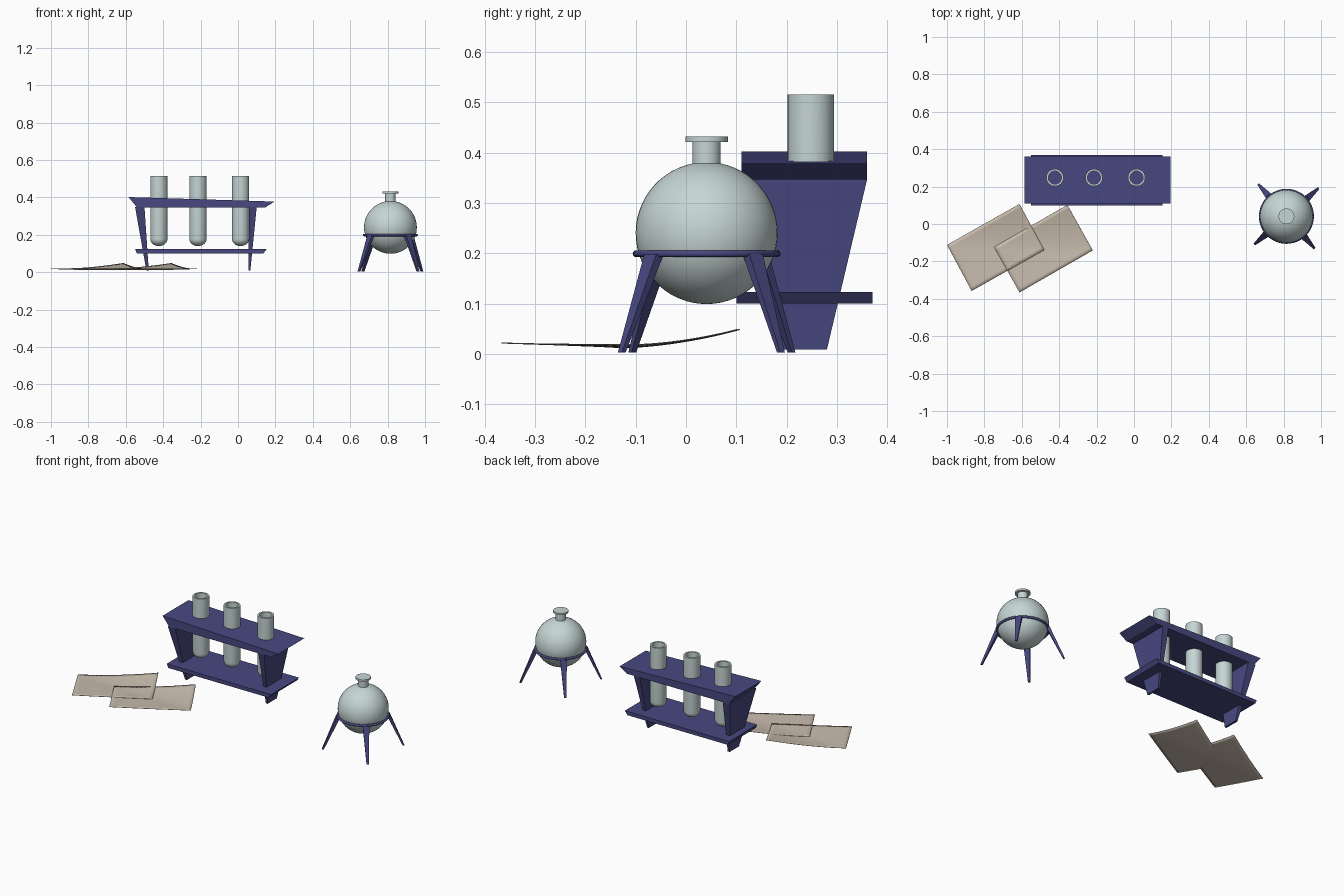
import bpy, bmesh, math
from mathutils import Vector

if "Cube" in bpy.data.objects:
    bpy.data.objects.remove(bpy.data.objects["Cube"])


def material(name, rgb):
    m = bpy.data.materials.new(name)
    m.diffuse_color = (*rgb, 1)
    m.use_nodes = True
    m.node_tree.nodes["Principled BSDF"].inputs["Base Color"].default_value = m.diffuse_color
    return m


BLUE = material("painted_blue", (0.065, 0.065, 0.22))
GLASS = material("pale_glass", (0.56, 0.67, 0.66))
PAPER = material("tan_paper", (0.58, 0.50, 0.42))


def make(name, verts, faces, mat, smooth=False):
    me = bpy.data.meshes.new(name)
    me.from_pydata(verts, [], faces)
    bm = bmesh.new()
    bm.from_mesh(me)
    bmesh.ops.recalc_face_normals(bm, faces=bm.faces)
    bm.to_mesh(me)
    bm.free()
    ob = bpy.data.objects.new(name, me)
    bpy.context.collection.objects.link(ob)
    me.materials.append(mat)
    if smooth:
        bpy.ops.object.select_all(action='DESELECT')
        ob.select_set(True)
        bpy.context.view_layer.objects.active = ob
        bpy.ops.object.shade_smooth_by_angle(angle=math.radians(40))
    return ob


def block(name, bottom, top):
    """Tapered block; each end is (x0, x1, y0, y1, z at x0, z at x1)."""
    verts = []
    for x0, x1, y0, y1, za, zb in (bottom, top):
        verts += [(x0, y0, za), (x1, y0, zb), (x1, y1, zb), (x0, y1, za)]
    faces = [(3, 2, 1, 0), (4, 5, 6, 7)]
    faces += [(i, (i + 1) % 4, (i + 1) % 4 + 4, i + 4) for i in range(4)]
    return make(name, verts, faces, BLUE)


def lathe(name, profile, x, y, mat, n=40, closed=False):
    """Revolve (radius, z) points; a zero radius becomes a pole."""
    verts, rings, faces = [], [], []
    for r, z in profile:
        start = len(verts)
        if r < 1e-6:
            verts.append((x, y, z))
            rings.append([start] * n)
        else:
            verts += [(x + r * math.cos(math.tau * i / n),
                       y + r * math.sin(math.tau * i / n), z) for i in range(n)]
            rings.append(list(range(start, start + n)))
    pairs = list(zip(rings, rings[1:]))
    if closed:
        pairs.append((rings[-1], rings[0]))
    for a, b in pairs:
        for i in range(n):
            j = (i + 1) % n
            faces.append(tuple(dict.fromkeys((a[i], a[j], b[j], b[i]))))
    return make(name, verts, faces, mat, smooth=True)


# Test tube rack: two boards and two tapered end panels
block("rack_top_board", (-0.54, 0.145, 0.11, 0.36, 0.346, 0.346),
      (-0.585, 0.195, 0.11, 0.36, 0.402, 0.378))
block("rack_lower_shelf", (-0.54, 0.135, 0.10, 0.37, 0.10, 0.10),
      (-0.55, 0.153, 0.10, 0.37, 0.123, 0.123))
block("rack_left_panel", (-0.49, -0.477, 0.19, 0.28, 0.009, 0.009),
      (-0.55, -0.50, 0.11, 0.36, 0.348, 0.348))
block("rack_right_panel", (0.055, 0.066, 0.19, 0.28, 0.009, 0.009),
      (0.06, 0.10, 0.11, 0.36, 0.348, 0.348))

# Hollow test tubes with rounded bottoms
R, WALL, BASE, TOP, ROUND = 0.046, 0.011, 0.14, 0.515, 0.038
quarter = [math.pi / 2 * i / 8 for i in range(9)]
outer = [(R * math.sin(a), BASE + ROUND * (1 - math.cos(a))) for a in quarter]
inner = [((R - WALL) * math.sin(a), BASE + ROUND - (ROUND - WALL) * math.cos(a))
         for a in reversed(quarter)]
for k, x in enumerate((-0.423, -0.214, 0.014)):
    lathe(f"test_tube_{k + 1}", outer + [(R, TOP), (R - WALL, TOP)] + inner,
          x, 0.248, GLASS)

# Round flask with neck and rim
FX, FY, FZ, FR = 0.815, 0.041, 0.24, 0.141
NECK = 0.028
end = math.pi - math.asin(NECK / FR)
bulb = [(FR * math.sin(end * i / 28), FZ - FR * math.cos(end * i / 28))
        for i in range(29)]
lathe("flask", bulb + [(NECK, 0.421), (0.042, 0.421), (0.042, 0.432), (0, 0.432)],
      FX, FY, GLASS, n=48)

# Stand ring around the flask
tube = [(0.140 + 0.007 * math.cos(math.tau * i / 10),
         0.199 + 0.007 * math.sin(math.tau * i / 10)) for i in range(10)]
lathe("stand_ring", tube, FX, FY, BLUE, n=48, closed=True)

# Splayed, tapered stand legs
for k in range(4):
    a = math.radians(41.2 + 90 * k)
    out = Vector((math.cos(a), math.sin(a), 0))
    side = Vector((-math.sin(a), math.cos(a), 0))
    verts = []
    for r, z, half_w, half_t in ((0.224, 0.003, 0.006, 0.005),
                                 (0.139, 0.198, 0.018, 0.010)):
        c = Vector((FX, FY, z)) + out * r
        verts += [c + out * half_t * s + side * half_w * t
                  for s, t in ((-1, -1), (1, -1), (1, 1), (-1, 1))]
    make(f"stand_leg_{k + 1}", verts, [(3, 2, 1, 0), (4, 5, 6, 7)] +
         [(i, (i + 1) % 4, (i + 1) % 4 + 4, i + 4) for i in range(4)], BLUE)


# Two curled, overlapping paper sheets
def sheet(name, corner, long_edge, short_edge, nu=20, nv=14):
    verts, faces = [], []
    for j in range(nv + 1):
        for i in range(nu + 1):
            u, v = i / nu, j / nv
            d = u + v - 1
            curl = 0.036 * max(d, 0) ** 1.7 + 0.009 * max(-d, 0) ** 0.8
            z = 0.0125 + curl + 0.006 * (u - v) ** 2
            p = Vector(corner) + Vector(long_edge) * u + Vector(short_edge) * v
            verts.append((p.x, p.y, z))
    w = nu + 1
    for j in range(nv):
        for i in range(nu):
            s = j * w + i
            faces.append((s, s + 1, s + w + 1, s + w))
    ob = make(name, verts, faces, PAPER, smooth=True)
    thick = ob.modifiers.new("thickness", 'SOLIDIFY')
    thick.thickness = 0.002
    thick.offset = 0


sheet("paper_sheet_left", (-0.868, -0.358), (0.388, 0.219), (-0.132, 0.246))
sheet("paper_sheet_right", (-0.612, -0.366), (0.392, 0.225), (-0.136, 0.243))
